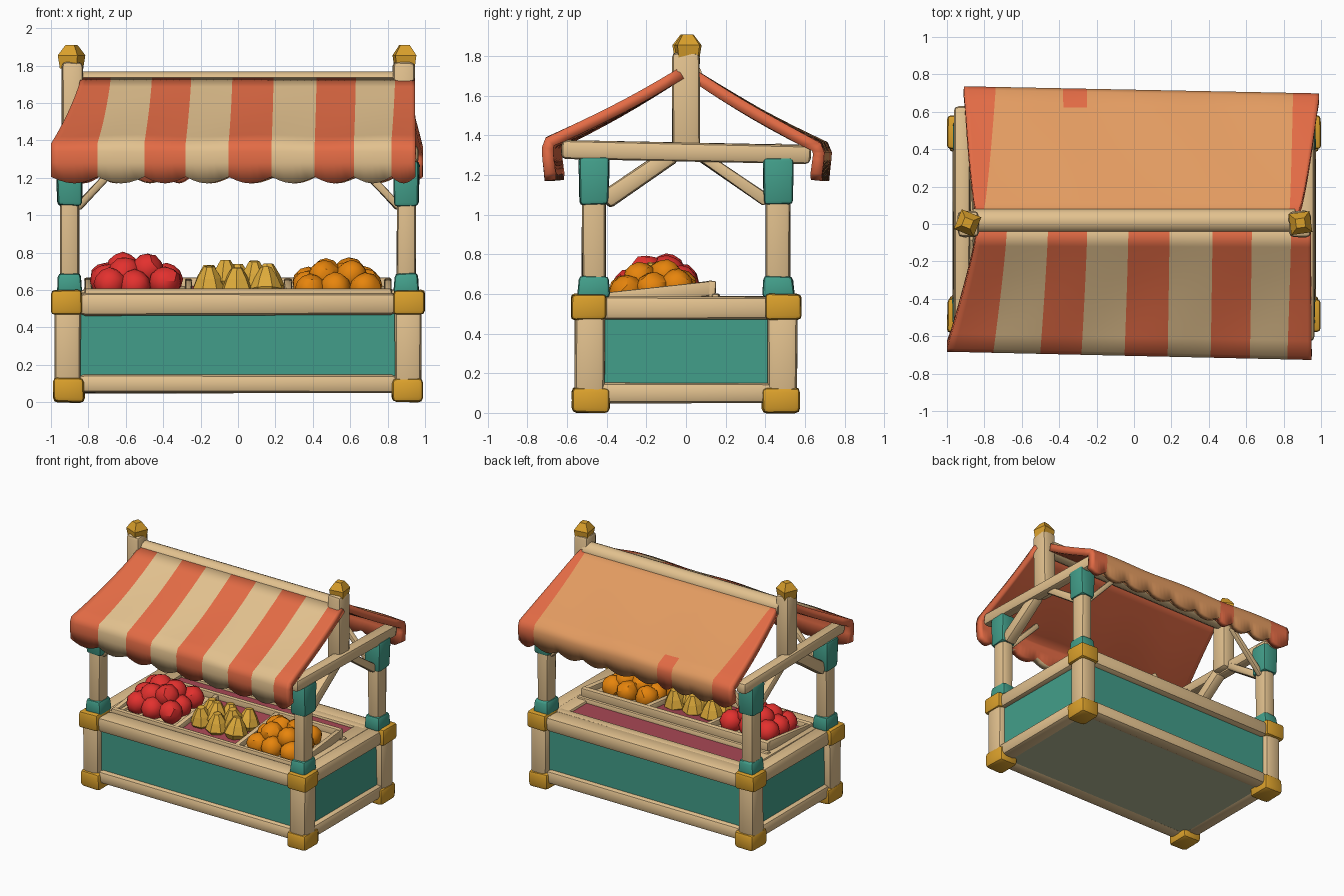
import bpy, bmesh, math, random
from mathutils import Vector, Matrix

random.seed(4)
if "Cube" in bpy.data.objects:
    bpy.data.objects.remove(bpy.data.objects["Cube"])


def paint(name, r, g, b):
    m = bpy.data.materials.new(name)
    m.use_nodes = True
    col = [c / 12.92 if c < 0.04 else ((c + 0.055) / 1.055) ** 2.4 for c in (r, g, b)] + [1]
    m.diffuse_color = col
    m.node_tree.nodes["Principled BSDF"].inputs["Base Color"].default_value = col
    return m


WOOD = paint("cream wood", .89, .76, .56)
RED = paint("coral cloth", .89, .42, .27)
TAN = paint("apricot cloth", .89, .61, .38)
TEAL = paint("teal", .26, .62, .54)
GOLD = paint("gold", .86, .63, .17)
APPLE = paint("apple red", .89, .19, .18)
PEAR = paint("pear yellow", .87, .67, .23)
ORANGE = paint("fruit orange", .94, .54, .05)
MAROON = paint("maroon lining", .66, .28, .33)
FLOOR = paint("dusty floor", .71, .73, .60)


def finish(name, bm, mats, angle=40):
    me = bpy.data.meshes.new(name)
    bm.normal_update()
    bm.to_mesh(me)
    bm.free()
    for m in mats:
        me.materials.append(m)
    ob = bpy.data.objects.new(name, me)
    bpy.context.collection.objects.link(ob)
    bpy.ops.object.select_all(action='DESELECT')
    ob.select_set(True)
    bpy.context.view_layer.objects.active = ob
    bpy.ops.object.shade_smooth_by_angle(angle=math.radians(angle))
    return ob


def box(name, lo, hi, mat, bevel=.02, top=1.0, wobble=.004, rot=None):
    """Bevelled block between two corners; 'top' scales its upper end."""
    lo, hi = Vector(lo), Vector(hi)
    mid, size = (lo + hi) / 2, hi - lo
    bm = bmesh.new()
    bmesh.ops.create_cube(bm, size=1)
    for v in bm.verts:
        s = top if v.co.z > 0 else 1
        v.co = Vector((v.co.x * size.x * s, v.co.y * size.y * s, v.co.z * size.z))
        v.co += Vector([random.uniform(-wobble, wobble) for _ in range(3)])
    if bevel:
        bmesh.ops.bevel(bm, geom=bm.edges[:], offset=bevel, segments=2, profile=.5, affect='EDGES')
    if rot:
        bm.transform(rot)
    bm.transform(Matrix.Translation(mid))
    return finish(name, bm, [mat])


def strut(name, a, b, w):
    """Square wooden bar from point a to point b."""
    a, b = Vector(a), Vector(b)
    d, h = b - a, Vector((w / 2, w / 2, (b - a).length / 2))
    mid = (a + b) / 2
    return box(name, mid - h, mid + h, WOOD, w * .25, rot=d.to_track_quat('Z', 'X').to_matrix().to_4x4())


def around(name, x, y, z0, z1, wx, wy, mat, **kw):
    return box(name, (x - wx / 2, y - wy / 2, z0), (x + wx / 2, y + wy / 2, z1), mat, **kw)


# Corner posts with caps and collars, and the braces leaning from them
for sx, side in ((1, "left"), (-1, "right")):
    for sy, end in ((-1, "front"), (1, "back")):
        tag = f"{end}_{side}"
        x, y = sx * .9, sy * .465
        around("base_post_" + tag, sx * .91, sy * .485, .05, .56, .14, .15, WOOD, bevel=.03)
        around("foot_" + tag, sx * .905, sy * .48, 0, .13, .165, .19, GOLD, bevel=.025)
        around("counter_cap_" + tag, sx * .915, sy * .49, .47, .6, .165, .18, GOLD, bevel=.02)
        around("upper_post_" + tag, x, y, .55, 1.32, .1, .12, WOOD, bevel=.025)
        around("lower_collar_" + tag, x, y, .58, .69, .135, .165, TEAL, top=.88)
        around("upper_collar_" + tag, x, y, 1.05, 1.29, .13, .145, TEAL, top=1.06)
        strut("side_brace_" + tag, (x, sy * .41, 1.07), (x, sy * .06, 1.31), .09 if sy < 0 else .06)
        strut("roof_brace_" + tag, (sx * .86, y, 1.04), (sx * .57, y, 1.35), .04)

    # Side frame, roof beam, king post and finial
    for z0, z1, n in ((.05, .15, "bottom"), (.47, .585, "counter")):
        around(f"{n}_side_rail_{side}", sx * .91, 0, z0, z1, .12, .9, WOOD, bevel=.03)
    around("side_panel_" + side, sx * .905, 0, .12, .5, .05, .9, TEAL, bevel=0)
    around("roof_side_beam_" + side, sx * .92, 0, 1.27, 1.362, .085, 1.26, WOOD, bevel=.025,
           rot=Matrix.Rotation(-.02, 4, 'X'))
    around("king_post_" + side, sx * .885, 0, 1.29, 1.82, .115, .138, WOOD, bevel=.025)
    bm = bmesh.new()
    for z0, z1, r0, r1 in ((1.785, 1.855, .068, .08), (1.855, 1.91, .08, .035)):
        bmesh.ops.create_cone(bm, cap_ends=True, segments=4, radius1=r0, radius2=r1, depth=z1 - z0,
                              matrix=Matrix.Translation((sx * .89, .005, (z0 + z1) / 2))
                              @ Matrix.Rotation(math.radians(38 + 15 * sx), 4, 'Z'))
    bmesh.ops.remove_doubles(bm, verts=bm.verts, dist=.001)
    finish("finial_" + side, bm, [GOLD], 10)

# Front and back rails and panels
for sy, end in ((-1, "front"), (1, "back")):
    around(f"bottom_rail_{end}", 0, sy * .49, .05, .15, 1.7, .12, WOOD, bevel=.03)
    around(f"counter_rail_{end}", 0, sy * .485, .465, .585, 1.7, .16, WOOD, bevel=.035)
    around(f"panel_{end}", 0, sy * .49, .12, .5, 1.74, .05, TEAL, bevel=0)

# Floor, counter top and its lined recess
box("stall_floor", (-.88, -.46, .06), (.88, .46, .09), FLOOR, bevel=0)
box("counter_lining", (-.87, -.44, .52), (.87, .44, .567), MAROON, bevel=0, wobble=0)
box("back_shelf_rail", (-.84, .13, .54), (.84, .17, .6), WOOD, bevel=.012)
box("back_ledge", (-.84, .37, .53), (.84, .44, .585), WOOD, bevel=.012)
for s, n in ((1, "left"), (-1, "right")):
    around("counter_ledge_" + n, s * .81, 0, .53, .587, .11, .84, WOOD, bevel=.012)

# Sloping produce tray
TILT = Matrix.Rotation(.11, 4, 'X')
box("tray_floor", (-.8, -.41, .56), (.8, .13, .59), WOOD, bevel=0, wobble=0, rot=TILT)
box("tray_lining", (-.25, -.4, .586), (.25, .12, .594), MAROON, bevel=0, wobble=0, rot=TILT)
for i, x in enumerate((-.8, -.265, .265, .8)):
    box(f"tray_divider_{i + 1}", (x - .02, -.41, .56), (x + .02, .13, .635), WOOD, bevel=.01, rot=TILT)
box("tray_back", (-.82, .11, .58), (.82, .15, .665), WOOD, bevel=.01)
box("tray_front", (-.82, -.43, .54), (.82, -.39, .605), WOOD, bevel=.01)


# Heaps of chunky produce
def heap(name, cx, cy, r, mat, layers, pear=False):
    bm = bmesh.new()
    for nx, ny, z, pitch in layers:
        for i in range(nx):
            for j in range(ny):
                x = cx + (i - (nx - 1) / 2) * pitch + random.uniform(-.012, .012)
                y = cy + (j - (ny - 1) / 2) * pitch * .87 + random.uniform(-.012, .012)
                h = z + .08 * (y - cy) + random.uniform(-.012, .012)
                spin = Matrix.Rotation(random.uniform(0, 3), 4, 'Z')
                lean = Matrix.Rotation(random.uniform(-.2, .2), 4, 'X')
                at = Matrix.Translation((x, y, h)) @ lean @ spin
                if pear:
                    rings = ((-.07, .06), (-.03, r), (.03, r * .72), (.09, r * .32))
                    for (z0, r0), (z1, r1) in zip(rings, rings[1:]):
                        bmesh.ops.create_cone(bm, cap_ends=z1 > .08, segments=7, radius1=r0, radius2=r1,
                                              depth=z1 - z0, matrix=at @ Matrix.Translation((0, 0, (z0 + z1) / 2)))
                else:
                    new = bmesh.ops.create_icosphere(bm, subdivisions=2, radius=r, matrix=at)["verts"]
                    for v in new:
                        v.co += Vector([random.uniform(-.004, .004) for _ in range(3)])
    bmesh.ops.remove_doubles(bm, verts=bm.verts, dist=.0005)
    finish(name, bm, [mat], 30)


heap("apples", -.545, -.15, .088, APPLE, ((3, 3, .645, .15), (2, 2, .705, .14)))
heap("pears", .0, -.17, .09, PEAR, ((3, 2, .635, .155), (2, 1, .675, .16)), True)
heap("oranges", .53, -.17, .085, ORANGE, ((3, 3, .625, .15), (2, 2, .675, .13)))


# Cloth awnings: a sagging slope, a hanging valance and a scalloped hem
def awning(name, side, top, bottom, eave_l, eave_r, drop, flare, slots, rule):
    bm = bmesh.new()
    cuts, rows = 6, 8
    cols = []
    for k in range(len(top) - 1):
        for c in range(cuts):
            f = c / cuts
            cols.append((k, f, top[k] + (top[k + 1] - top[k]) * f, bottom[k] + (bottom[k + 1] - bottom[k]) * f))
    cols.append((len(top) - 2, 1, top[-1], bottom[-1]))
    grid = []
    for k, f, xt, xb in cols:
        u = (xb + 1) / 2
        eave = eave_l + (eave_r - eave_l) * u
        line = []
        for r in range(rows + 1):
            t = r / rows
            sag = .015 * math.sin(math.pi * t) + .005 * t * math.sin(9 * xb + 4 * t)
            line.append((xt + (xb - xt) * t ** flare, side * (.04 + (eave - .05) * t), 1.737 - drop * t - sag))
        line.append((xb, side * (eave + .008), 1.725 - drop - .035))
        line.append((xb, side * (eave + .006), 1.28))
        line.append((xb, side * (eave - .004), 1.205 - .035 * math.sin(math.pi * f)))
        grid.append([bm.verts.new(p) for p in line])
    for i in range(len(grid) - 1):
        for r in range(rows + 3):
            q = [grid[i][r], grid[i][r + 1], grid[i + 1][r + 1], grid[i + 1][r]]
            face = bm.faces.new(q if side < 0 else q[::-1])
            face.material_index = rule(cols[i][0], r)
    ob = finish(name, bm, slots, 75)
    mod = ob.modifiers.new("cloth thickness", 'SOLIDIFY')
    mod.thickness, mod.offset, mod.material_offset = .058, -1, 2


awning("front_awning", -1,
       (-.84, -.68, -.46, -.25, -.03, .19, .42, .63, .84, .945),
       (-1, -.75, -.5, -.28, -.05, .18, .41, .62, .82, .95),
       .675, .72, .35, 1.2, [RED, WOOD, RED, RED], lambda k, r: k % 2)
awning("back_awning", 1,
       (-.84, -.81, -.6, -.35, -.28, 0, .25, .45, .65, .83, .87),
       (-.91, -.74, -.56, -.38, -.25, -.04, .2, .42, .64, .85, .99),
       .73, .69, .375, .7, [RED, TAN, RED, RED],
       lambda k, r: 0 if k in (0, 9) or (k == 3 and r > 6) else 1)

# Ridge roll joining the awnings
bm = bmesh.new()
bmesh.ops.create_cone(bm, cap_ends=True, segments=14, radius1=.066, radius2=.066, depth=1.72,
                      matrix=Matrix.Translation((0, .016, 1.703)) @ Matrix.Rotation(math.pi / 2, 4, 'Y'))
finish("ridge_roll", bm, [WOOD])
